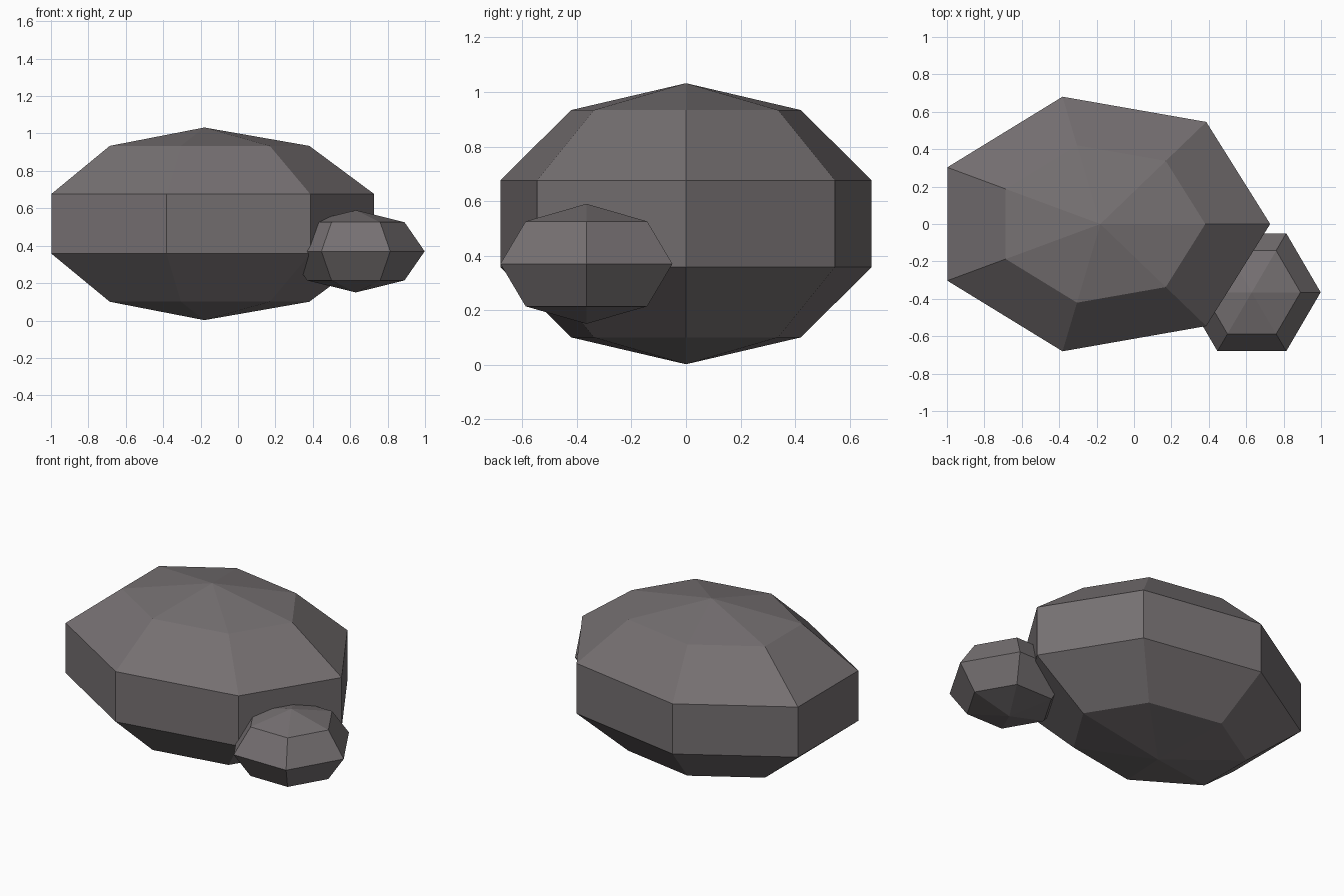
import bpy
import bmesh
from math import sin, cos, pi

cube = bpy.data.objects.get("Cube")
if cube:
    bpy.data.objects.remove(cube, do_unlink=True)

# One warm grey stone colour
stone = bpy.data.materials.new("warm_grey_stone")
stone.use_nodes = True
colour = (0.18, 0.163, 0.168, 1)
stone.diffuse_color = colour
shader = next(n for n in stone.node_tree.nodes if n.type == "BSDF_PRINCIPLED")
shader.inputs["Base Color"].default_value = colour
shader.inputs["Roughness"].default_value = 0.9


def faceted_rock(name, centre, radii, sides, bands):
    """Flat-faced ellipsoid with its first corner pointing along +x."""
    bm = bmesh.new()
    top = bm.verts.new((0, 0, radii[2]))
    bottom = bm.verts.new((0, 0, -radii[2]))
    rings = []
    for b in range(1, bands):
        tilt = pi * b / bands
        rings.append([bm.verts.new((radii[0] * sin(tilt) * cos(2 * pi * s / sides),
                                    radii[1] * sin(tilt) * sin(2 * pi * s / sides),
                                    radii[2] * cos(tilt))) for s in range(sides)])
    for s in range(sides):
        n = (s + 1) % sides
        bm.faces.new((top, rings[0][s], rings[0][n]))
        bm.faces.new((bottom, rings[-1][n], rings[-1][s]))
        for upper, lower in zip(rings, rings[1:]):
            bm.faces.new((upper[s], lower[s], lower[n], upper[n]))
    bmesh.ops.recalc_face_normals(bm, faces=bm.faces)
    mesh = bpy.data.meshes.new(name)
    bm.to_mesh(mesh)
    bm.free()
    mesh.materials.append(stone)
    rock = bpy.data.objects.new(name, mesh)
    rock.location = centre
    bpy.context.collection.objects.link(rock)
    return rock


# Large boulder and the small stone resting against it
faceted_rock("large_boulder", (-0.18, 0, 0.517), (0.955, 0.734, 0.515), 7, 5)
faceted_rock("small_stone", (0.63, -0.365, 0.37), (0.368, 0.364, 0.22), 6, 4)
